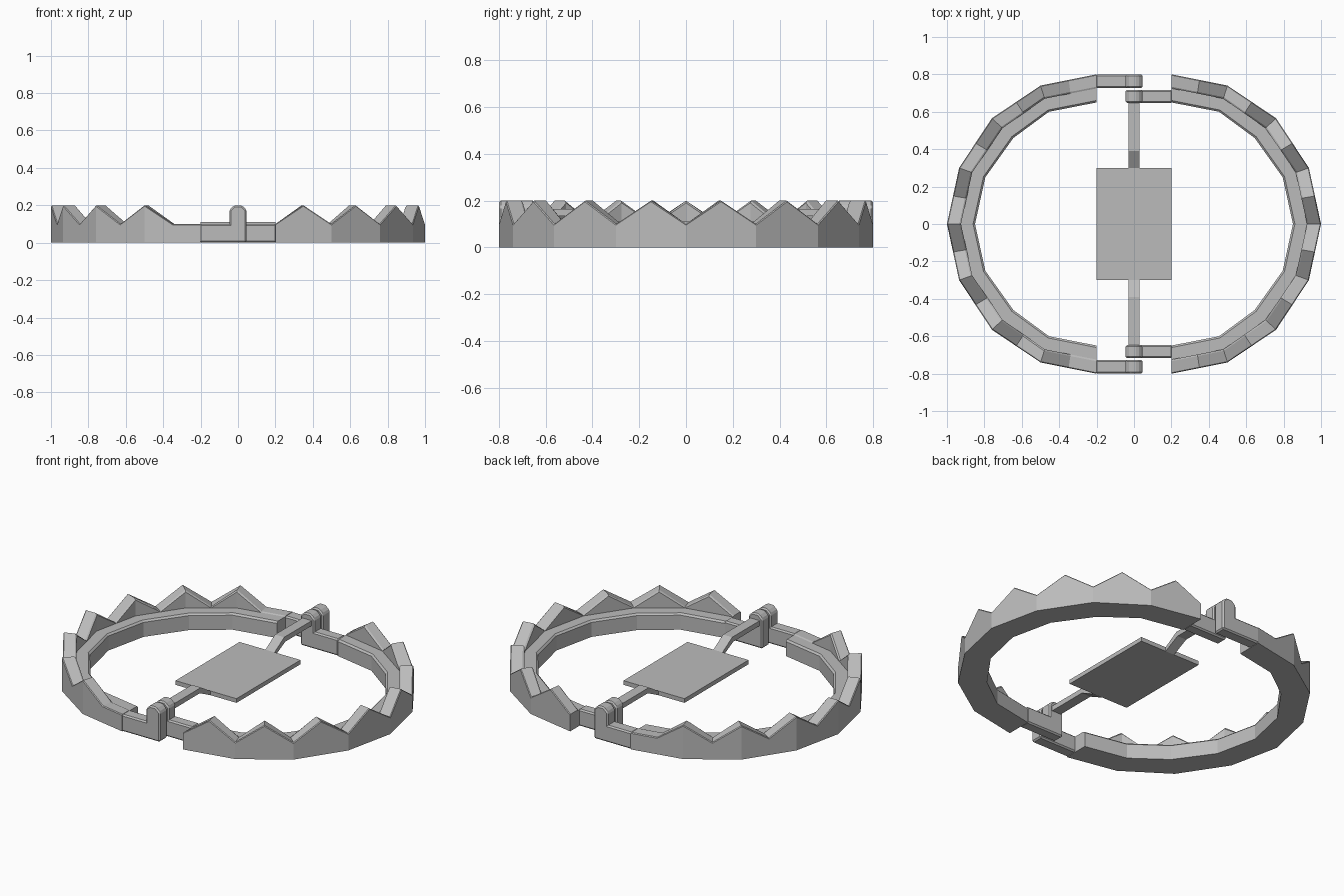
import bpy, bmesh
from mathutils import Vector

if "Cube" in bpy.data.objects:
    bpy.data.objects.remove(bpy.data.objects["Cube"])

steel = bpy.data.materials.new("steel grey")
steel.diffuse_color = (0.5, 0.5, 0.5, 1)
steel.use_nodes = True
steel.node_tree.nodes["Principled BSDF"].inputs["Base Color"].default_value = steel.diffuse_color

# Quarter outlines of the jaw, from the hinge end round to the side
OUTER = [(0.2, 0.8), (0.5, 0.74), (0.76, 0.565), (0.935, 0.3), (1.0, 0.0)]
INNER = [(0.2, 0.65), (0.455, 0.6), (0.645, 0.46), (0.795, 0.25), (0.85, 0.0)]
LOW, HIGH, C = 0.1, 0.2, 0.01   # ledge height, tooth height, chamfer


def finish(name, bm, bevel=0):
    bmesh.ops.recalc_face_normals(bm, faces=bm.faces)
    me = bpy.data.meshes.new(name)
    bm.to_mesh(me)
    bm.free()
    me.materials.append(steel)
    ob = bpy.data.objects.new(name, me)
    bpy.context.collection.objects.link(ob)
    if bevel:
        mod = ob.modifiers.new("chamfer", 'BEVEL')
        mod.width, mod.segments = bevel, 1
        mod.limit_method, mod.angle_limit = 'ANGLE', 0.6
    return ob


def prism(name, pts, axis, a, b, bevel=0):
    """Extrude a flat outline along x or y between a and b."""
    bm = bmesh.new()
    place = (lambda p, t: (t, p[0], p[1])) if axis == 'x' else (lambda p, t: (p[0], t, p[1]))
    f = bm.faces.new([bm.verts.new(place(p, a)) for p in pts])
    ext = bmesh.ops.extrude_face_region(bm, geom=[f])
    vs = [v for v in ext['geom'] if isinstance(v, bmesh.types.BMVert)]
    bmesh.ops.translate(bm, verts=vs, vec=(b - a, 0, 0) if axis == 'x' else (0, b - a, 0))
    return finish(name, bm, bevel)


def rect(a0, b0, a1, b1):
    return [(a0, b0), (a1, b0), (a1, b1), (a0, b1)]


def jaw(name, side, peaks_at_corners):
    """Sweep a stepped section round half the ring, raising the rim into teeth."""
    def both(q):
        return [Vector(p) for p in q] + [Vector((x, -y)) for x, y in q[-2::-1]]
    out, inn = both(OUTER), both(INNER)
    stations = []
    for i in range(len(out)):
        end = i in (0, len(out) - 1)
        stations.append((out[i], inn[i], HIGH if peaks_at_corners and not end else LOW))
        if i < len(out) - 1:
            stations.append(((out[i] + out[i + 1]) / 2, (inn[i] + inn[i + 1]) / 2,
                             LOW if peaks_at_corners else HIGH))
    bm = bmesh.new()
    rings = []
    for o, n, h in stations:
        section = [(0, 0), (0, h - C / 2), (0.03, h), (0.44, h),
                   (0.5, max(h - C, LOW - 0.004)), (0.5, LOW - 0.004),
                   (0.93, LOW - 0.004), (1, LOW - 0.004 - C), (1, 0)]
        ring = []
        for t, z in section:
            p = o.lerp(n, t)
            ring.append(bm.verts.new((p.x * side, p.y, z)))
        rings.append(ring)
    for a, b in zip(rings, rings[1:]):
        for k in range(len(a)):
            m = (k + 1) % len(a)
            bm.faces.new((a[k], a[m], b[m], b[k]))
    bm.faces.new(rings[0])
    bm.faces.new(rings[-1])
    bmesh.ops.remove_doubles(bm, verts=bm.verts, dist=0.0005)
    finish(name, bm)


jaw("left_jaw", -1, True)
jaw("right_jaw", 1, False)

# Knuckle outline: upright lug with a chamfered top
LUG = [(-0.046, 0), (0.046, 0), (0.046, 0.175), (0.02, 0.2), (-0.02, 0.2), (-0.046, 0.175)]

for s, end in ((-1, "front"), (1, "back")):
    # Hinge arms: the left pair runs outside the right pair
    for side, y0, y1, who in ((-1, 0.727, 0.8, "left"), (1, 0.648, 0.717, "right")):
        lo, hi = sorted((s * y0, s * y1))
        x0, x1 = sorted((side * 0.205, side * 0.03))
        prism(f"{end}_{who}_arm", rect(lo, 0, hi, LOW), 'x', x0, x1, 0.008)
        prism(f"{end}_{who}_knuckle", LUG, 'y', lo, hi, 0.008)
    # Bent bar from the knuckle down to the trigger plate
    path = [(0.29, 0.085), (0.30, 0.085), (0.40, 0.135), (0.66, 0.135),
            (0.66, 0.165), (0.39, 0.165), (0.30, 0.11), (0.29, 0.11)]
    prism(f"{end}_trigger_bar", [(s * y, z) for y, z in path], 'x', -0.03, 0.03)

# Flat trigger plate
prism("trigger_plate", rect(-0.3, 0.085, 0.3, 0.11), 'x', -0.2, 0.2)
